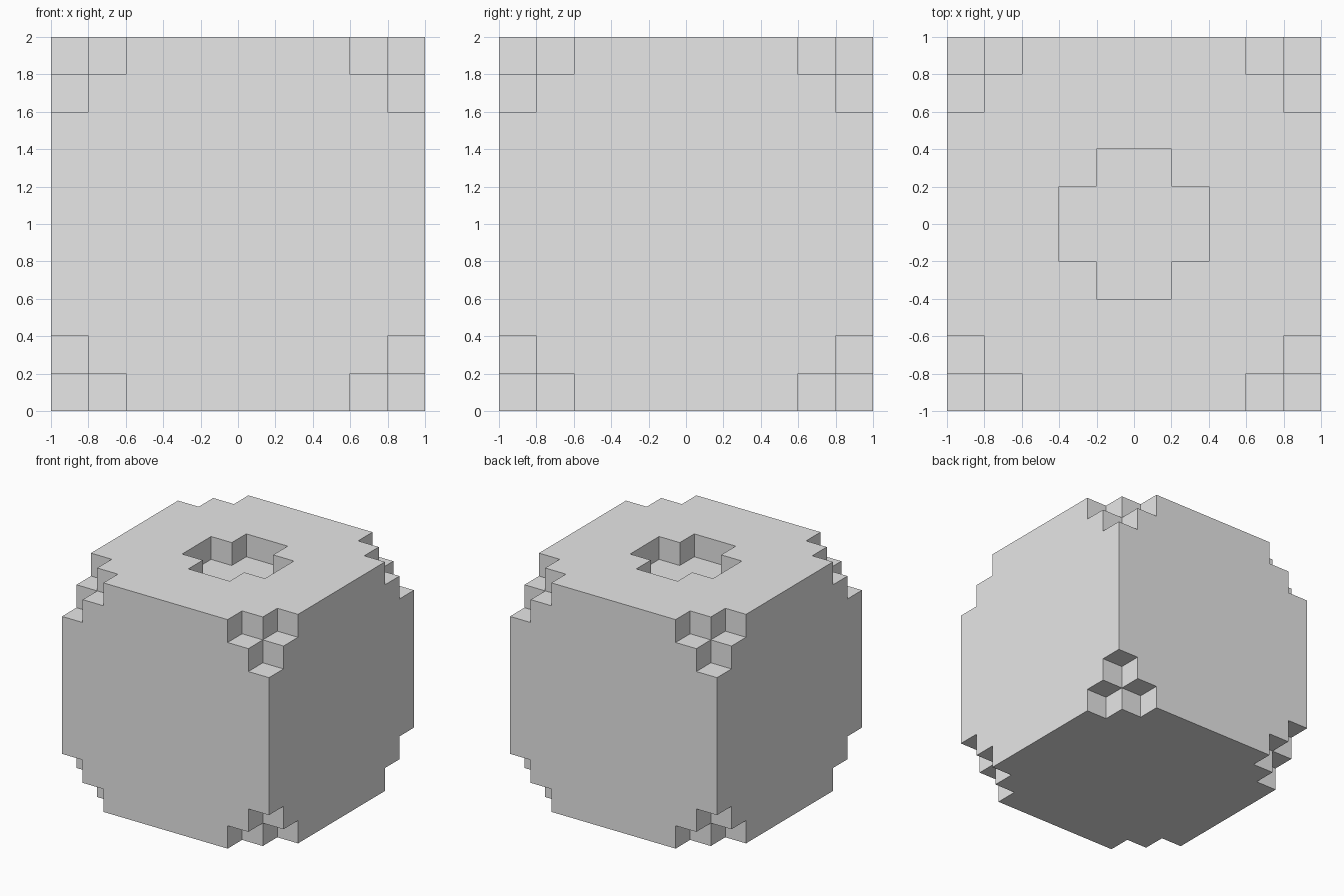
import bpy, bmesh, math
from itertools import product
from mathutils import Vector

if "Cube" in bpy.data.objects:
    bpy.data.objects.remove(bpy.data.objects["Cube"], do_unlink=True)

N = 10            # cells per side
CELL = 2 / N      # cell size
RECESS = 1        # recess depth in cells


def is_solid(x, y, z):
    """Block with stepped corners and a plus-shaped recess in the top."""
    if not all(0 <= c < N for c in (x, y, z)):
        return False
    # each corner loses its cell and the three next to it along the edges
    if sum(min(c, N - 1 - c) for c in (x, y, z)) <= 1:
        return False
    # plus: four cells across, without its own four corner cells
    u, v = abs(x - (N - 1) / 2), abs(y - (N - 1) / 2)
    in_plus = max(u, v) < 2 and u + v < 3
    return not (in_plus and z >= N - RECESS)


# Grey material
grey = bpy.data.materials.new("plain_grey")
grey.use_nodes = True
colour = (0.8, 0.8, 0.8, 1)
grey.diffuse_color = colour
grey.node_tree.nodes["Principled BSDF"].inputs["Base Color"].default_value = colour

# Stepped block: one quad on every exposed cell side
bm = bmesh.new()
for cell in product(range(N), repeat=3):
    if not is_solid(*cell):
        continue
    for axis, side in product(range(3), (-1, 1)):
        normal = Vector((0, 0, 0))
        normal[axis] = side
        if is_solid(*(int(c + n) for c, n in zip(cell, normal))):
            continue
        a = Vector((0, 0, 0))
        a[(axis + 1) % 3] = 1
        b = normal.cross(a)
        centre = Vector(cell) + Vector((0.5, 0.5, 0.5)) + normal / 2
        corners = [centre + (a * i + b * j) / 2
                   for i, j in ((-1, -1), (1, -1), (1, 1), (-1, 1))]
        bm.faces.new([bm.verts.new(p * CELL - Vector((1, 1, 0))) for p in corners])

# Weld the quads and merge flat areas into large faces
bmesh.ops.remove_doubles(bm, verts=bm.verts, dist=CELL / 100)
bmesh.ops.dissolve_limit(bm, angle_limit=math.radians(1), verts=bm.verts, edges=bm.edges)
bmesh.ops.recalc_face_normals(bm, faces=bm.faces)

mesh = bpy.data.meshes.new("stepped_block")
bm.to_mesh(mesh)
bm.free()
mesh.materials.append(grey)
block = bpy.data.objects.new("stepped_block", mesh)
bpy.context.collection.objects.link(block)
